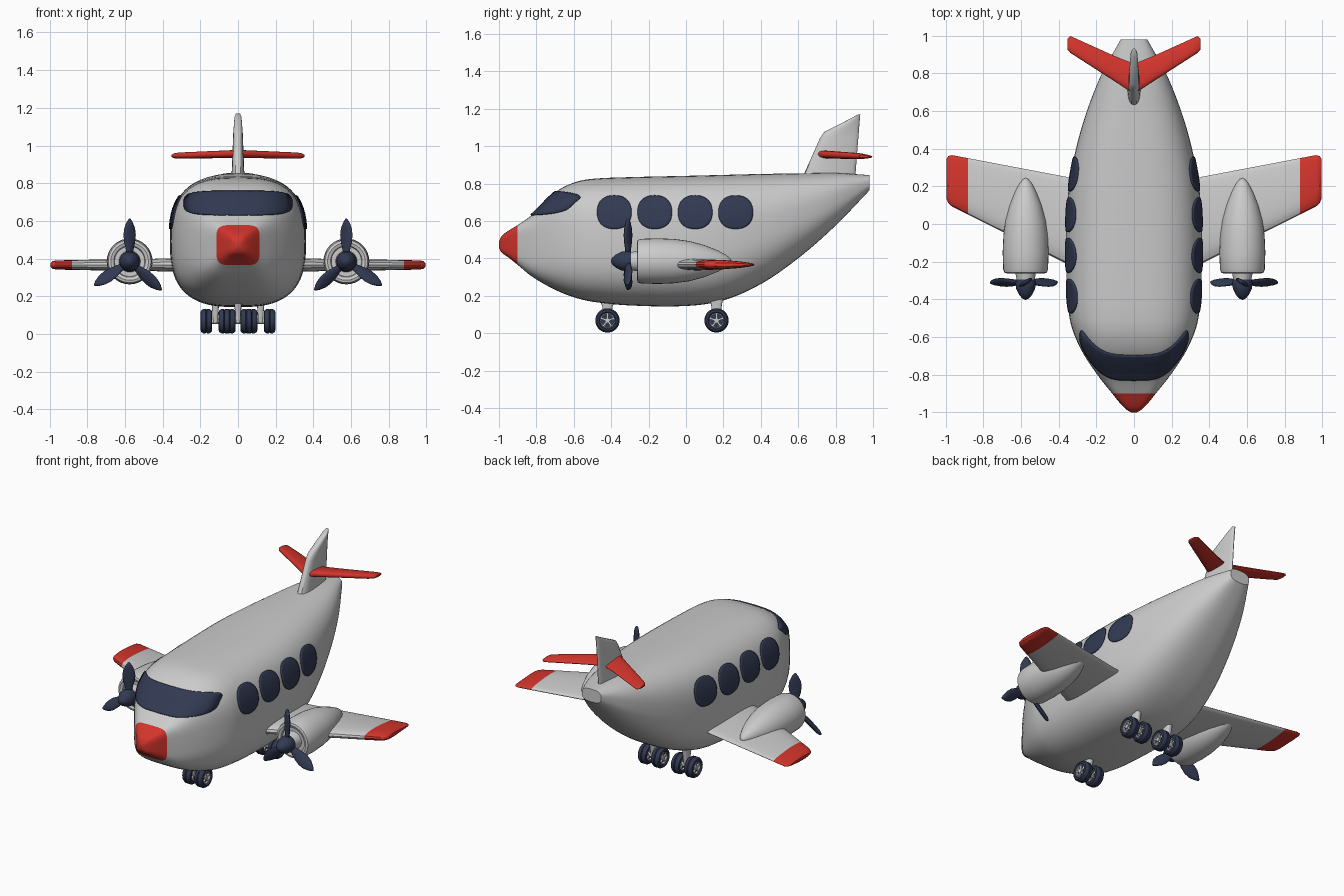
import bpy, bmesh, math
from mathutils import Vector
from mathutils.bvhtree import BVHTree

if "Cube" in bpy.data.objects:
    bpy.data.objects.remove(bpy.data.objects["Cube"])


def material(name, rgb):
    m = bpy.data.materials.new(name)
    m.diffuse_color = (*rgb, 1)
    m.use_nodes = True
    m.node_tree.nodes["Principled BSDF"].inputs["Base Color"].default_value = m.diffuse_color
    return m


GREY = material("light_grey", (0.6, 0.6, 0.6))
RED = material("red", (0.65, 0.035, 0.025))
NAVY = material("navy", (0.032, 0.042, 0.085))


def finish(name, bm, mats, rule=None, mirror=False, angle=35):
    bmesh.ops.recalc_face_normals(bm, faces=bm.faces[:])
    if rule:
        for f in bm.faces:
            f.material_index = rule(f.calc_center_median())
    me = bpy.data.meshes.new(name)
    bm.to_mesh(me)
    bm.free()
    for m in mats:
        me.materials.append(m)
    ob = bpy.data.objects.new(name, me)
    bpy.context.collection.objects.link(ob)
    bpy.ops.object.select_all(action='DESELECT')
    ob.select_set(True)
    bpy.context.view_layer.objects.active = ob
    bpy.ops.object.shade_smooth_by_angle(angle=math.radians(angle))
    if mirror:
        ob.modifiers.new("Mirror", 'MIRROR').use_mirror_merge = False
    return ob


def add_loft(bm, rings, closed=False):
    vs = [[bm.verts.new(p) for p in r] for r in rings]
    n = len(vs[0])
    pairs = list(zip(vs, vs[1:])) + ([(vs[-1], vs[0])] if closed else [])
    for a, b in pairs:
        for i in range(n):
            j = (i + 1) % n
            bm.faces.new((a[i], a[j], b[j], b[i]))
    if not closed:
        bm.faces.new(vs[0])
        bm.faces.new(vs[-1])


def loft(name, rings, mats, **kw):
    bm = bmesh.new()
    add_loft(bm, rings)
    return finish(name, bm, mats, **kw)


def spow(v, e):
    return math.copysign(abs(v) ** e, v)


def turns(n):
    return [2 * math.pi * i / n for i in range(n)]


def lathe(profile, axis, centre, n=32):
    """Rings of (position, radius) around the x or y axis."""
    cx, cy, cz = centre
    if axis == 'y':
        return [[(cx + r * math.cos(a), cy + p, cz + r * math.sin(a)) for a in turns(n)] for p, r in profile]
    return [[(cx + p, cy + r * math.cos(a), cz + r * math.sin(a)) for a in turns(n)] for p, r in profile]


def foil(y0, y1, t, n=24):
    """Rounded nose, thin tail: pairs of (chord position, thickness offset)."""
    out = []
    for a in turns(n):
        s = (1 - math.cos(a)) / 2
        out.append((y0 + (y1 - y0) * s, t * spow(math.sin(a), 0.8) * (1 - 0.55 * s)))
    return out


def smooth_stations(rows, steps=4):
    out = []
    for i in range(len(rows) - 1):
        p1, p2 = rows[i], rows[i + 1]
        p0, p3 = rows[max(i - 1, 0)], rows[min(i + 2, len(rows) - 1)]
        for k in range(steps):
            u = (p2[0] - p1[0]) * k / steps
            h, t = p2[0] - p1[0], k / steps
            row = [p1[0] + u]
            for c in range(1, len(p1)):
                m1 = (p2[c] - p0[c]) / (p2[0] - p0[0]) * h
                m2 = (p3[c] - p1[c]) / (p3[0] - p1[0]) * h
                row.append((2*t**3 - 3*t*t + 1) * p1[c] + (t**3 - 2*t*t + t) * m1
                           + (3*t*t - 2*t**3) * p2[c] + (t**3 - t*t) * m2)
            out.append(row)
    return out + [list(rows[-1])]


# Fuselage: y, bottom, top, half width, squareness
stations = [(-1.0, .455, .49, .015, 3), (-.985, .43, .52, .04, 3.5), (-.95, .405, .547, .075, 4.5),
            (-.9, .365, .578, .115, 5), (-.82, .30, .635, .18, 4), (-.7, .232, .752, .262, 3.2),
            (-.6, .192, .805, .312, 3), (-.5, .168, .825, .342, 2.9), (-.3, .148, .834, .358, 2.8),
            (0, .145, .841, .36, 2.8), (.2, .175, .846, .345, 2.8), (.4, .262, .851, .308, 2.7),
            (.6, .4, .854, .25, 2.6), (.8, .575, .856, .17, 2.6), (.98, .762, .845, .07, 2.8)]
rings = []
for y, lo, hi, w, e in smooth_stations(stations):
    c, h = (lo + hi) / 2, (hi - lo) / 2
    rings.append([(w * spow(math.cos(a), 2 / e), y, c + h * spow(math.sin(a), 2 / e)) for a in turns(64)])
body = loft("fuselage", rings, [GREY, RED], rule=lambda c: int(c.y < -.9))
tree = BVHTree.FromPolygons([v.co for v in body.data.vertices], [p.vertices for p in body.data.polygons])


# Glass plates: a rounded patch cast onto the fuselage
def plate(name, cu, cz, ru, rz, e, point, direction, mirror):
    bm = bmesh.new()

    def hit(u, z):
        loc, nor, _, _ = tree.ray_cast(Vector(point(u, z)), Vector(direction))
        return bm.verts.new(loc + nor * 0.003) if loc else None
    centre, previous, n = hit(cu, cz), None, 64
    for k in range(1, 9):
        s = k / 8
        ring = [hit(cu + ru * s * spow(math.cos(a), 2 / e), cz + rz * s * spow(math.sin(a), 2 / e))
                for a in turns(n)]
        for i in range(n):
            j = (i + 1) % n
            f = (ring[i], ring[j], previous[j], previous[i]) if previous else (ring[i], ring[j], centre)
            if all(f):
                bm.faces.new(f)
        previous = ring
    ob = finish(name, bm, [NAVY], mirror=mirror)
    sol = ob.modifiers.new("Solidify", 'SOLIDIFY')
    sol.thickness, sol.offset = 0.009, 0


plate("windscreen", 0, .692, .283, .063, 4, lambda u, z: (u, -2, z), (0, 1, 0), False)
for i in range(4):
    plate(f"side_window_{i + 1}", -.383 + .216 * i, .645, .092, .088, 2.3,
          lambda u, z: (2, u, z), (-1, 0, 0), True)

# Wings with red tips
wing = []
for x, t, inset in ((.25, .046, 0), (.6, .04, 0), (.88, .034, 0), (.965, .031, 0), (.985, .026, .008), (.995, .012, .025)):
    wing.append([(x, y, .366 + z) for y, z in
                 foil(.05 + .5 * (x - .88) + inset, .372 - .19 * (1 - x) - inset, t)])
loft("wings", wing, [GREY, RED], rule=lambda c: int(c.x > .88), mirror=True)

# Tail fin and tailplane
fin = [[(t, y, z) for y, t in foil(a, b, th)] for z, a, b, th in
       ((.81, .61, .9, .046), (.86, .635, .907, .043), (1.04, .715, .921, .034),
        (1.075, .738, .924, .032), (1.15, .885, .93, .024), (1.17, .92, .932, .014))]
loft("tail_fin", fin, [GREY])
tail = []
for x, a, b, t in ((0, .69, .85, .027), (.1, .755, .89, .025), (.31, .89, .985, .021), (.338, .908, .997, .017), (.352, .925, .985, .008)):
    tail.append([(x, y, .95 + z - .05 * (y - .85)) for y, z in foil(a, b, t)])
loft("tailplane", tail, [RED], mirror=True)

# Engines and propellers
hub = (.575, 0, .385)
loft("engine_nacelles", lathe([(-.245, .002), (-.245, .08), (-.256, .084), (-.262, .1), (-.258, .113), (-.24, .119),
                               (-.15, .122), (-.06, .118), (.02, .107), (.1, .085), (.17, .057), (.215, .033),
                               (.238, .014), (.243, .002)], 'y', hub), [GREY], mirror=True)
loft("propeller_shafts", lathe([(-.31, .045), (-.24, .058)], 'y', hub), [GREY], mirror=True)
bm = bmesh.new()
add_loft(bm, lathe([(-.402, .002), (-.395, .018), (-.375, .035), (-.345, .05), (-.315, .054), (-.295, .05), (-.293, .002)],
                   'y', hub))
for deg in (90, -34, -138):
    a = math.radians(deg)
    out, side = Vector((math.cos(a), 0, math.sin(a))), Vector((-math.sin(a), 0, math.cos(a)))
    blade = []
    for r, w in ((.02, .018), (.06, .022), (.1, .034), (.14, .039), (.175, .034), (.205, .02), (.222, .008), (.228, .002)):
        chord = (side * .85 + Vector((0, .55, 0))).normalized()
        thick = out.cross(chord)
        o = Vector(hub) + Vector((0, -.31, 0)) + out * r
        blade.append([o + chord * (w * math.cos(b)) + thick * (min(w, .012) * math.sin(b)) for b in turns(16)])
    add_loft(bm, blade)
finish("propellers", bm, [NAVY], mirror=True)


# Landing gear
def box(bm, x, y, z, sx, sy, sz):
    add_loft(bm, [[(x + i * sx, y + j * sy, z + k * sz) for i, j in ((-1, -1), (1, -1), (1, 1), (-1, 1))] for k in (-1, 1)])


def gear(name, x, y, top, spread, mirror):
    r, w, zc = .065, .031, .068
    leg = [[(x + sx * spow(math.cos(a), .6), y + sy * spow(math.sin(a), .6), z) for a in turns(20)]
           for z, sx, sy in ((top, .024, .045), (.14, .018, .027), (.085, .014, .02), (.06, .012, .016))]
    bm = bmesh.new()
    add_loft(bm, leg)
    add_loft(bm, lathe([(-spread, .014), (spread, .014)], 'x', (x, y, zc), 16))
    finish(name + "_leg", bm, [GREY], mirror=mirror)
    tyres, rims = bmesh.new(), bmesh.new()
    for s in (-1, 1):
        c = (x + s * spread, y, zc)
        add_loft(tyres, lathe([(-w * .75, .038), (-w, .046), (-w * .9, .057), (-w * .5, r), (-.004, r), (0, r - .004),
                               (.004, r), (w * .5, r), (w * .9, .057), (w, .046), (w * .75, .038)], 'x', c), True)
        add_loft(tyres, lathe([(-.012, .039), (.012, .039)], 'x', c))
        add_loft(rims, lathe([(-.026, .013), (.026, .013)], 'x', c, 16))
        add_loft(rims, lathe([(-.024, .041), (-.024, .034), (.024, .034), (.024, .041)], 'x', c), True)
        for a in turns(5):
            d = Vector((0, math.sin(a), math.cos(a)))
            t = Vector((0, d.z, -d.y)) * .005
            add_loft(rims, [[Vector(c) + d * q + t * j + Vector((i * .022, 0, 0))
                             for i, j in ((-1, -1), (1, -1), (1, 1), (-1, 1))] for q in (.008, .037)])
    finish(name + "_tyres", tyres, [NAVY], mirror=mirror)
    finish(name + "_rims", rims, [GREY], mirror=mirror)


gear("nose_gear", 0, -.42, .19, .043, False)
gear("main_gear", .12, .163, .24, .048, True)
